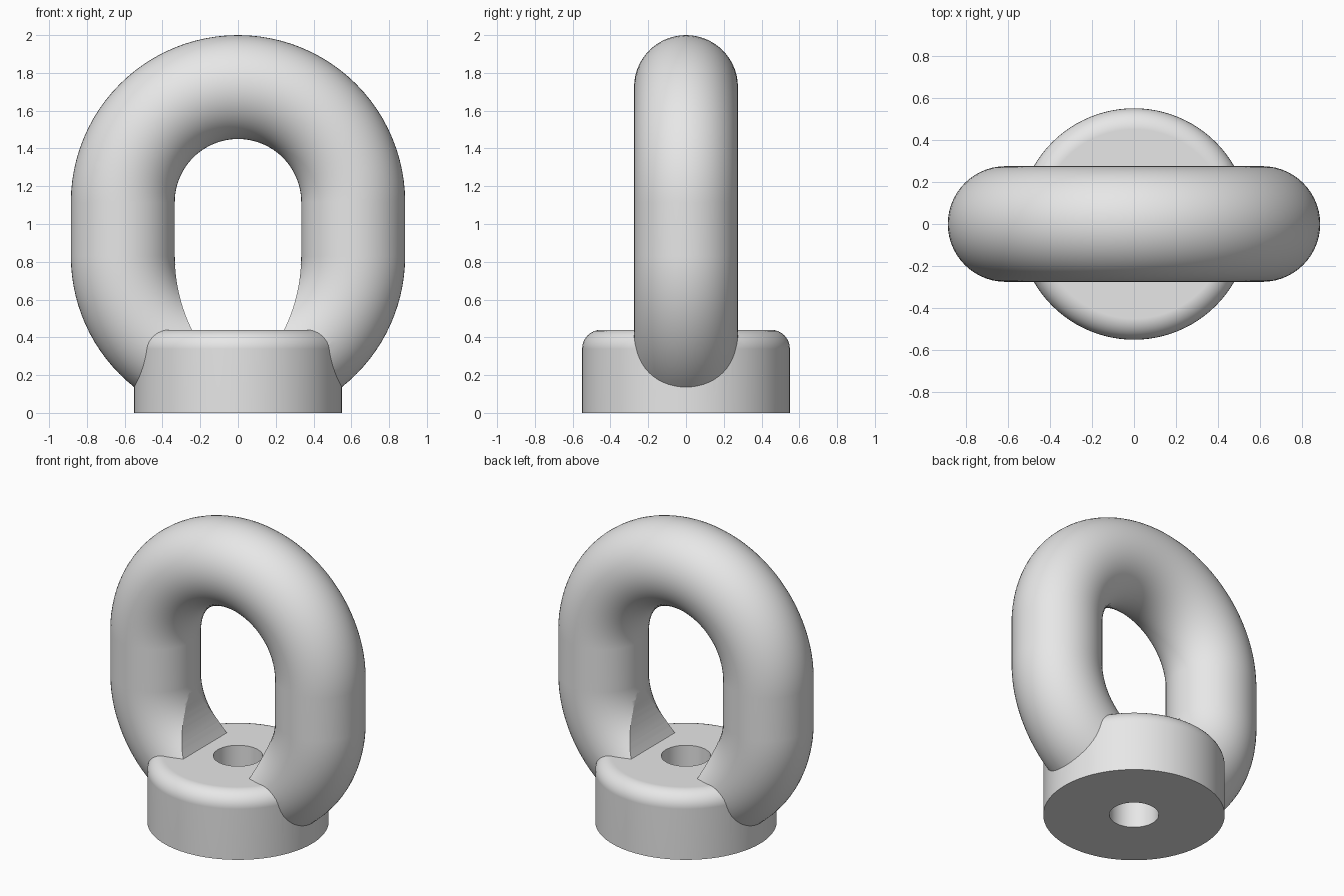
import bpy, bmesh
from math import sin, cos, pi, radians

cube = bpy.data.objects.get("Cube")
if cube:
    bpy.data.objects.remove(cube, do_unlink=True)

# Proportions
RING_R, TUBE_R = 0.61, 0.275
TOP_Z, LOW_Z = 1.115, 0.83
NUT_R, NUT_H, FILLET = 0.55, 0.44, 0.1
BORE_R = 0.15

steel = bpy.data.materials.new("plain grey steel")
steel.use_nodes = True
steel.diffuse_color = (0.8, 0.8, 0.8, 1)
steel.node_tree.nodes["Principled BSDF"].inputs["Base Color"].default_value = (0.8, 0.8, 0.8, 1)


def make_object(name, bm):
    bmesh.ops.recalc_face_normals(bm, faces=bm.faces)
    mesh = bpy.data.meshes.new(name)
    bm.to_mesh(mesh)
    bm.free()
    mesh.materials.append(steel)
    obj = bpy.data.objects.new(name, mesh)
    bpy.context.collection.objects.link(obj)
    return obj


def cylinder(radius, z0, z1, sides):
    bm = bmesh.new()
    bmesh.ops.create_cone(bm, cap_ends=True, segments=sides, radius1=radius,
                          radius2=radius, depth=z1 - z0)
    bmesh.ops.translate(bm, verts=bm.verts, vec=(0, 0, (z0 + z1) / 2))
    return bm


def boolean(target, tool, operation):
    tool.hide_render = True
    mod = target.modifiers.new(operation.lower(), "BOOLEAN")
    mod.operation, mod.object, mod.solver = operation, tool, "EXACT"
    bpy.context.view_layer.objects.active = target
    bpy.ops.object.modifier_apply(modifier=mod.name)
    bpy.data.objects.remove(tool, do_unlink=True)


# Ring: round bar swept over the top arc and partway round the lower arcs
def ring_bar():
    end = radians(62)
    path = [(-end + end * i / 18, LOW_Z) for i in range(19)]
    path += [(pi * i / 48, TOP_Z) for i in range(49)]
    path += [(pi + end * i / 18, LOW_Z) for i in range(19)]
    sides = 56
    bm = bmesh.new()
    loops = []
    for angle, centre_z in path:
        loop = []
        for j in range(sides):
            t = 2 * pi * j / sides
            r = RING_R + TUBE_R * cos(t)
            loop.append(bm.verts.new((r * cos(angle), TUBE_R * sin(t), centre_z + r * sin(angle))))
        loops.append(loop)
    for a, b in zip(loops, loops[1:]):
        for j in range(sides):
            k = (j + 1) % sides
            bm.faces.new((a[j], a[k], b[k], b[j]))
    bm.faces.new(loops[0])
    bm.faces.new(loops[-1])
    return make_object("lifting_ring", bm)


# Slot: straight-through opening that widens the lower inside of the ring
def slot_cutter():
    inner, outer = RING_R - TUBE_R, RING_R + TUBE_R
    side = []
    for i in range(13):
        t = radians(3 + 30 * i / 12)
        side.append((inner - outer + outer * cos(t), LOW_Z - outer * sin(t)))
    side.append((side[-1][0], -0.3))
    outline = [(0, 1.0)] + side + [(-x, z) for x, z in reversed(side)]
    bm = bmesh.new()
    face = bm.faces.new([bm.verts.new((x, -0.5, z)) for x, z in outline])
    extruded = bmesh.ops.extrude_face_region(bm, geom=[face])
    moved = [v for v in extruded["geom"] if isinstance(v, bmesh.types.BMVert)]
    bmesh.ops.translate(bm, verts=moved, vec=(0, 1, 0))
    return make_object("slot_cutter", bm)


# Nut body: cylinder with a rounded top rim
def nut_body():
    bm = cylinder(NUT_R, 0, NUT_H, 96)
    rim = [e for e in bm.edges if all(v.co.z > NUT_H - 0.01 for v in e.verts)]
    bmesh.ops.bevel(bm, geom=rim, offset=FILLET, offset_type="OFFSET", segments=8,
                    profile=0.5, affect="EDGES")
    return make_object("nut_body", bm)


# Assemble into one solid, then drill the bore
eye_nut = ring_bar()
boolean(eye_nut, slot_cutter(), "DIFFERENCE")
boolean(eye_nut, nut_body(), "UNION")
boolean(eye_nut, make_object("bore_cutter", cylinder(BORE_R, -0.1, 0.6, 48)), "DIFFERENCE")
eye_nut.name = eye_nut.data.name = "ring_and_nut_body"

# Smooth shading with crisp joins
bpy.ops.object.select_all(action="DESELECT")
eye_nut.select_set(True)
bpy.context.view_layer.objects.active = eye_nut
bpy.ops.object.shade_smooth_by_angle(angle=radians(25))
weighted = eye_nut.modifiers.new("weighted normals", "WEIGHTED_NORMAL")
weighted.keep_sharp = True
